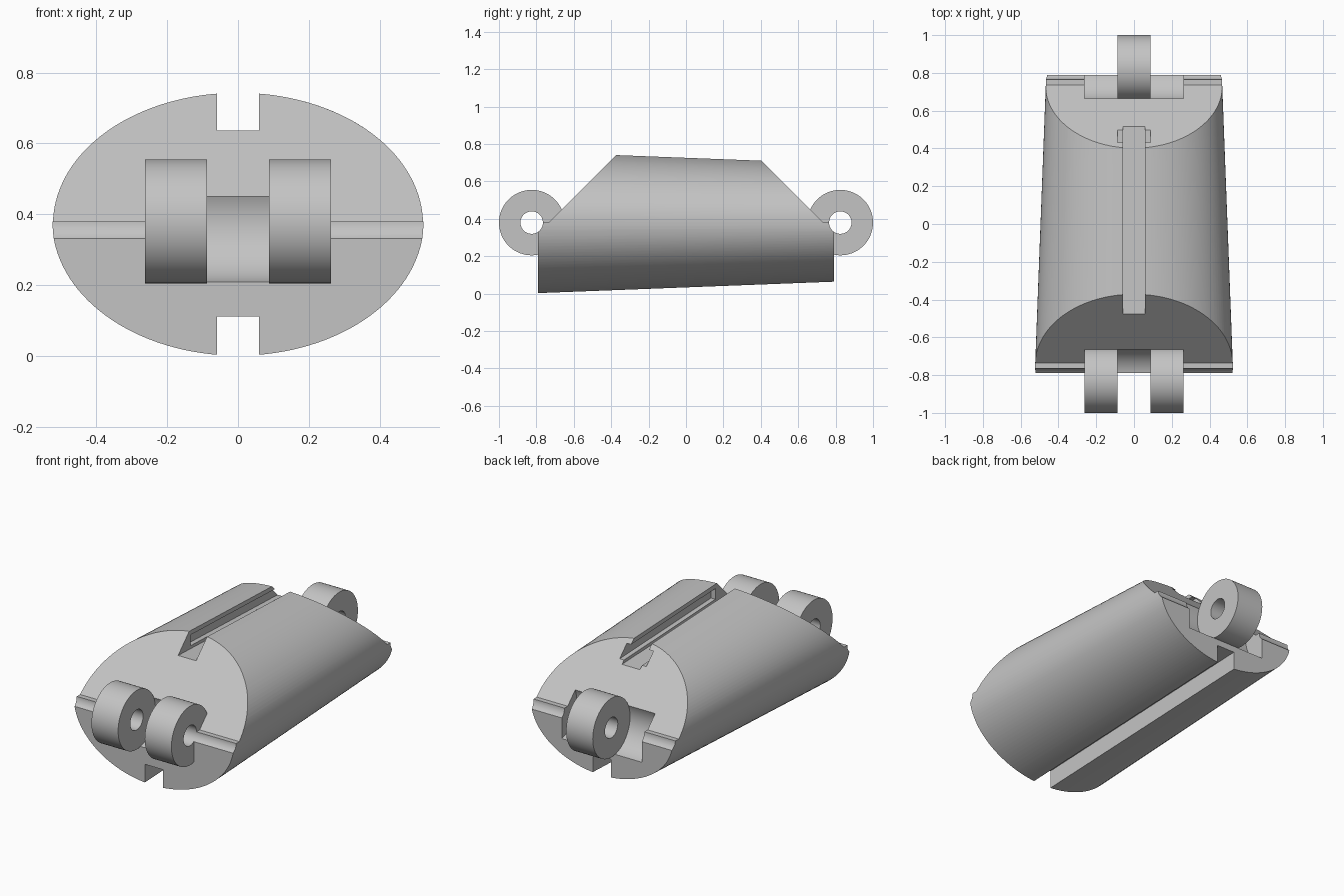
import bpy, bmesh
from math import sin, cos, pi, radians

if "Cube" in bpy.data.objects:
    bpy.data.objects.remove(bpy.data.objects["Cube"], do_unlink=True)

MID = 0.38                  # height of the hinge axis
PIN_Y, KNUCKLE, PIN = 0.825, 0.175, 0.06
EAR_IN, EAR_OUT = 0.0875, 0.2625

grey = bpy.data.materials.new("plain_grey")
grey.use_nodes = True
colour = (0.55, 0.55, 0.55, 1)
grey.diffuse_color = colour
grey.node_tree.nodes["Principled BSDF"].inputs["Base Color"].default_value = colour


def half_height(y):
    return 0.349 - 0.0385 * y


def half_width(y):
    return 0.495 - 0.038 * y


def loft(name, ring_a, ring_b):
    """Closed solid between two matching rings of points."""
    bm = bmesh.new()
    a = [bm.verts.new(p) for p in ring_a]
    b = [bm.verts.new(p) for p in ring_b]
    bm.faces.new(a)
    bm.faces.new(b[::-1])
    for i in range(len(a)):
        j = (i + 1) % len(a)
        bm.faces.new((a[i], b[i], b[j], a[j]))
    bmesh.ops.recalc_face_normals(bm, faces=bm.faces)
    mesh = bpy.data.meshes.new(name)
    bm.to_mesh(mesh)
    bm.free()
    mesh.materials.append(grey)
    obj = bpy.data.objects.new(name, mesh)
    bpy.context.collection.objects.link(obj)
    return obj


def prism(name, profile, x0, x1):
    """Side profile of (y, z) points extruded across x."""
    return loft(name, [(x0, y, z) for y, z in profile], [(x1, y, z) for y, z in profile])


def disc(y, r, n=72):
    return [(y + r * cos(2 * pi * i / n), MID + r * sin(2 * pi * i / n)) for i in range(n)]


def ellipse(y, n=128):
    return [(half_width(y) * cos(2 * pi * i / n), y, MID + half_height(y) * sin(2 * pi * i / n))
            for i in range(n)]


def combine(obj, other, operation):
    mod = obj.modifiers.new(operation.lower(), "BOOLEAN")
    mod.operation, mod.solver, mod.object = operation, "EXACT", other
    bpy.context.view_layer.objects.active = obj
    bpy.ops.object.modifier_apply(modifier=mod.name)
    bpy.data.objects.remove(other, do_unlink=True)


# Tapered oval body, trimmed to the side profile with sloping ends
body = loft("link_body", ellipse(-0.95), ellipse(0.95))
half = [(0.79, -0.5), (0.79, MID), (0.735, MID), (0.235, MID + 0.5)]
side = half + [(-y, z) for y, z in reversed(half)]
combine(body, prism("side_trim", side, -1, 1), "INTERSECT")

# Long grooves above and below, following the taper
for name, s in (("top_groove", 1), ("bottom_groove", -1)):
    ring = [(y, MID + s * (half_height(y) - 0.11)) for y in (-0.95, 0.95)]
    ring += [(0.95, MID + s), (-0.95, MID + s)]
    combine(body, prism(name, ring, -0.059, 0.059), "DIFFERENCE")

# Undercut inside the top groove, open at the back slope
undercut = [(y, MID + half_height(y) - d)
            for y, d in ((-0.36, 0.028), (0.8, 0.028), (0.8, 0.092), (-0.36, 0.092))]
combine(body, prism("groove_undercut", undercut, -EAR_IN, EAR_IN), "DIFFERENCE")

# Hinge: clearance pockets, knuckles and pin holes at each end
pair = [(-EAR_OUT, -EAR_IN), (EAR_IN, EAR_OUT)]
single = [(-EAR_IN, EAR_IN)]
for y, pockets, ears in ((-PIN_Y, single, pair), (PIN_Y, pair, single)):
    for x0, x1 in pockets:
        combine(body, prism("pocket", disc(y, KNUCKLE), x0, x1), "DIFFERENCE")
    for x0, x1 in ears:
        combine(body, prism("knuckle", disc(y, KNUCKLE), x0, x1), "UNION")
    combine(body, prism("pin_hole", disc(y, PIN, 48), -1, 1), "DIFFERENCE")

bpy.ops.object.select_all(action="DESELECT")
body.select_set(True)
bpy.context.view_layer.objects.active = body
bpy.ops.object.shade_smooth_by_angle(angle=radians(25))
